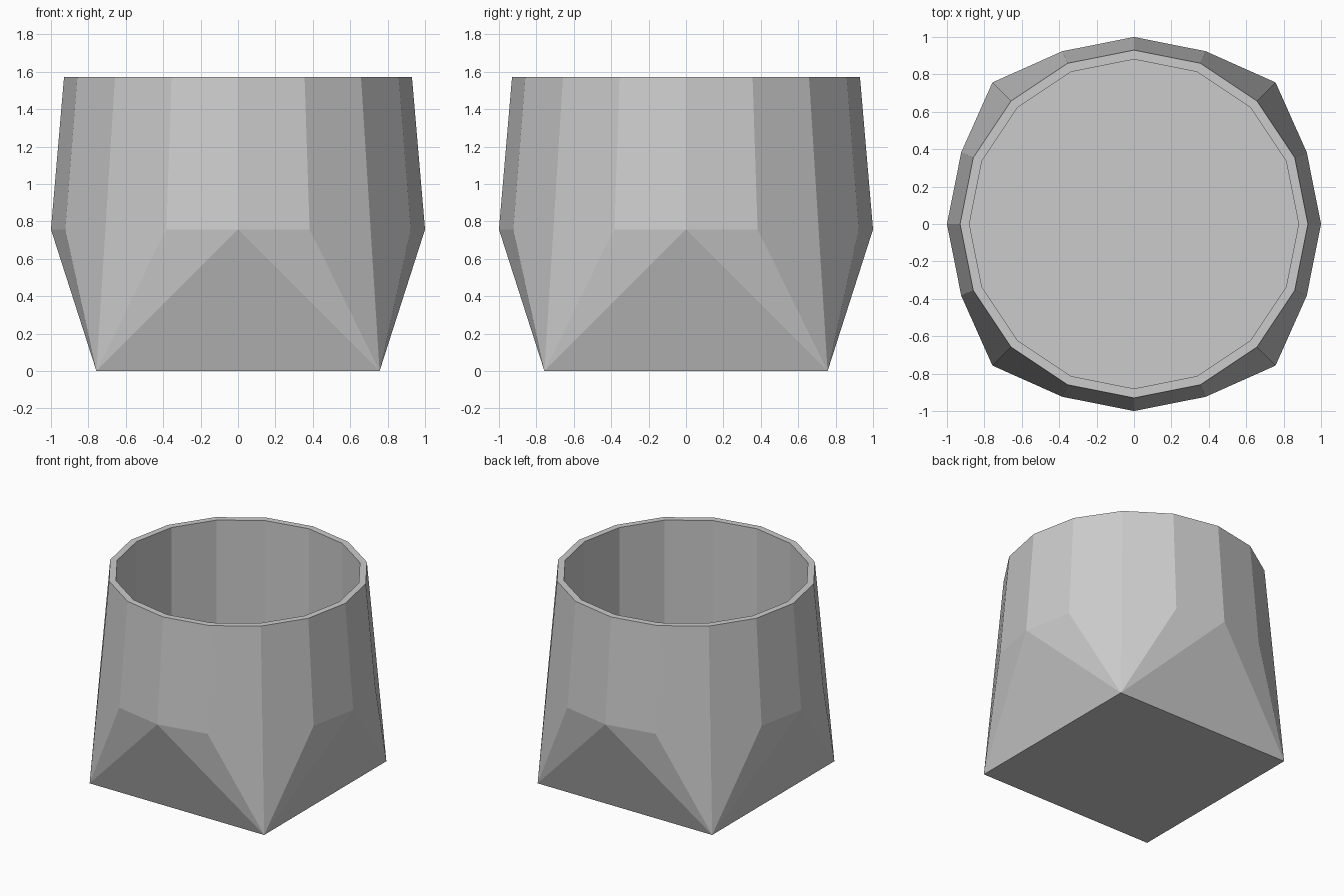
import bpy, bmesh
from math import sin, cos, tau

cube = bpy.data.objects.get("Cube")
if cube:
    bpy.data.objects.remove(cube)

SIDES = 16
BASE, WAIST_Z, TOP_Z, FLOOR_Z = 0.757, 0.757, 1.573, 0.6

grey = bpy.data.materials.new("plain grey")
grey.use_nodes = True
colour = (0.6, 0.6, 0.6, 1)
grey.diffuse_color = colour
grey.node_tree.nodes["Principled BSDF"].inputs["Base Color"].default_value = colour

bm = bmesh.new()


def ring(radius, z):
    """Ring whose vertices 2, 6, 10 and 14 lie on the diagonals."""
    return [bm.verts.new((radius * cos(tau * i / SIDES), radius * sin(tau * i / SIDES), z))
            for i in range(SIDES)]


def bridge(a, b):
    for i in range(SIDES):
        j = (i + 1) % SIDES
        bm.faces.new((a[i], a[j], b[j], b[i]))


rim_outer = ring(0.93, TOP_Z)
rim_inner = ring(0.88, TOP_Z)
floor = ring(0.88, FLOOR_Z)

# Waist ring, with its diagonal points pulled down to the square base corners
waist = ring(1.0, WAIST_Z)
corners = waist[2::4]
for v in corners:
    v.co = (BASE if v.co.x > 0 else -BASE, BASE if v.co.y > 0 else -BASE, 0)

# Outer wall, rim, inner wall and floor
bridge(waist, rim_outer)
bridge(rim_outer, rim_inner)
bridge(rim_inner, floor)
bm.faces.new(floor)

# Triangular facets between the waist and the base
for k in range(4):
    i = 2 + 4 * k
    c, d = waist[i], waist[(i + 4) % SIDES]
    a, mid, b = (waist[(i + n) % SIDES] for n in (1, 2, 3))
    bm.faces.new((c, mid, a))
    bm.faces.new((c, d, mid))
    bm.faces.new((d, b, mid))

# Square underside
bm.faces.new(corners[::-1])
bmesh.ops.recalc_face_normals(bm, faces=bm.faces)

mesh = bpy.data.meshes.new("faceted_pot")
bm.to_mesh(mesh)
bm.free()
mesh.materials.append(grey)
pot = bpy.data.objects.new("faceted_pot", mesh)
bpy.context.collection.objects.link(pot)
